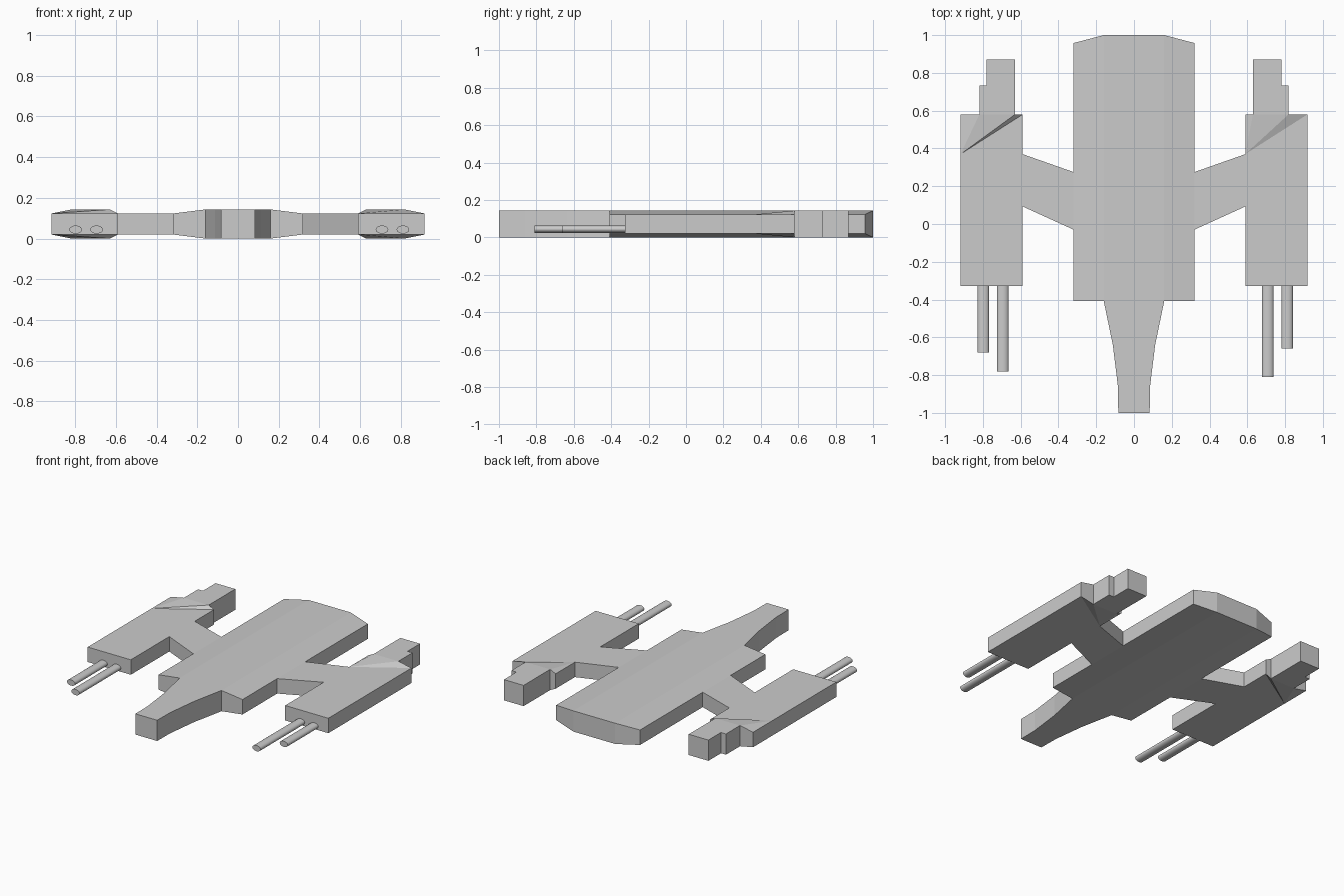
import bpy, bmesh, math
from mathutils import Matrix

if "Cube" in bpy.data.objects:
    bpy.data.objects.remove(bpy.data.objects["Cube"])

TOP = 0.143             # full height
LO, HI = 0.02, 0.123    # thinner edge band


def mesh_object(name, bm):
    bmesh.ops.recalc_face_normals(bm, faces=bm.faces)
    me = bpy.data.meshes.new(name)
    bm.to_mesh(me)
    bm.free()
    ob = bpy.data.objects.new(name, me)
    bpy.context.collection.objects.link(ob)
    return ob


def plate(name, outline):
    """Closed plate from (x, y, bottom z, top z) points."""
    bm = bmesh.new()
    low = [bm.verts.new((x, y, a)) for x, y, a, b in outline]
    high = [bm.verts.new((x, y, b)) for x, y, a, b in outline]
    bm.faces.new(low[::-1])
    bm.faces.new(high)
    n = len(outline)
    for i in range(n):
        j = (i + 1) % n
        bm.faces.new((low[i], low[j], high[j], high[i]))
    return mesh_object(name, bm)


def flat(pts, a, b):
    return [(x, y, a, b) for x, y in pts]


# Hull: six-sided cross-section with a swept-back rear edge
bm = bmesh.new()
section = [(-0.32, LO), (-0.16, 0), (0.16, 0), (0.32, LO),
           (0.32, HI), (0.16, TOP), (-0.16, TOP), (-0.32, HI)]
front = [bm.verts.new((x, -0.408, z)) for x, z in section]
rear = [bm.verts.new((x, 1.0 if abs(x) < 0.2 else 0.958, z)) for x, z in section]
for i in range(8):
    j = (i + 1) % 8
    bm.faces.new((front[i], front[j], rear[j], rear[i]))
bm.faces.new(front)
for ids in ((0, 1, 6, 7), (1, 2, 5, 6), (2, 3, 4, 5)):
    bm.faces.new([rear[i] for i in ids])
mesh_object("hull", bm)

# Nose: tapering prow
half = [(0.16, -0.408), (0.112, -0.64), (0.085, -0.86), (0.083, -1.0)]
plate("nose", flat(half + [(-x, y) for x, y in half[::-1]], 0, TOP))


def pod(name, x0, r0, r1, x1):
    """Box pod whose rear corner folds up and down in a fan of triangles."""
    bm = bmesh.new()
    yf, ya, yr = -0.327, 0.37, 0.58

    def ring(edge, ridge):
        return [bm.verts.new(p) for p in (
            (x0, yf, edge), (x1, yf, edge), (x1, yr, edge), (r1, yr, ridge),
            (r0, yr, ridge), (x0, yr, edge), (x0, ya, edge))]

    low, high = ring(LO, 0), ring(HI, TOP)
    for v in (low, high):
        bm.faces.new((v[0], v[1], v[2], v[6]))
        for i in (2, 3, 4):
            bm.faces.new((v[6], v[i], v[i + 1]))
    for i in range(7):
        j = (i + 1) % 7
        bm.faces.new((low[i], low[j], high[j], high[i]))
    mesh_object(name, bm)


def barrel(name, x, tip):
    root = -0.32
    bm = bmesh.new()
    bmesh.ops.create_cone(bm, cap_ends=True, segments=20, radius1=1, radius2=1, depth=1)
    bm.transform(Matrix.Translation((x, (tip + root) / 2, 0.044))
                 @ Matrix.Diagonal((0.031, root - tip, 0.02, 1))
                 @ Matrix.Rotation(math.pi / 2, 4, 'X'))
    ob = mesh_object(name, bm)
    bpy.ops.object.select_all(action='DESELECT')
    ob.select_set(True)
    bpy.context.view_layer.objects.active = ob
    bpy.ops.object.shade_smooth_by_angle(angle=math.radians(40))


# Side assemblies: strut, pod, stepped tail block and twin barrels
for side, s, tips in (("right", 1, (-0.81, -0.66)), ("left", -1, (-0.78, -0.68))):
    strut = [(0.32, -0.03), (0.59, 0.093), (0.59, 0.37), (0.32, 0.275)]
    plate(side + "_strut", flat([(s * x, y) for x, y in strut], LO, HI))
    pod(side + "_pod", *sorted(s * x for x in (0.589, 0.63, 0.818, 0.918)))
    tail = [(0.63, 0.58), (0.818, 0.58), (0.818, 0.733), (0.78, 0.733),
            (0.78, 0.87), (0.63, 0.87)]
    plate(side + "_tail_block", flat([(s * x, y) for x, y in tail], 0, TOP))
    shift = 0.0 if s > 0 else -0.013
    barrel(side + "_inner_barrel", s * (0.708 + shift), tips[0])
    barrel(side + "_outer_barrel", s * (0.811 + shift), tips[1])
